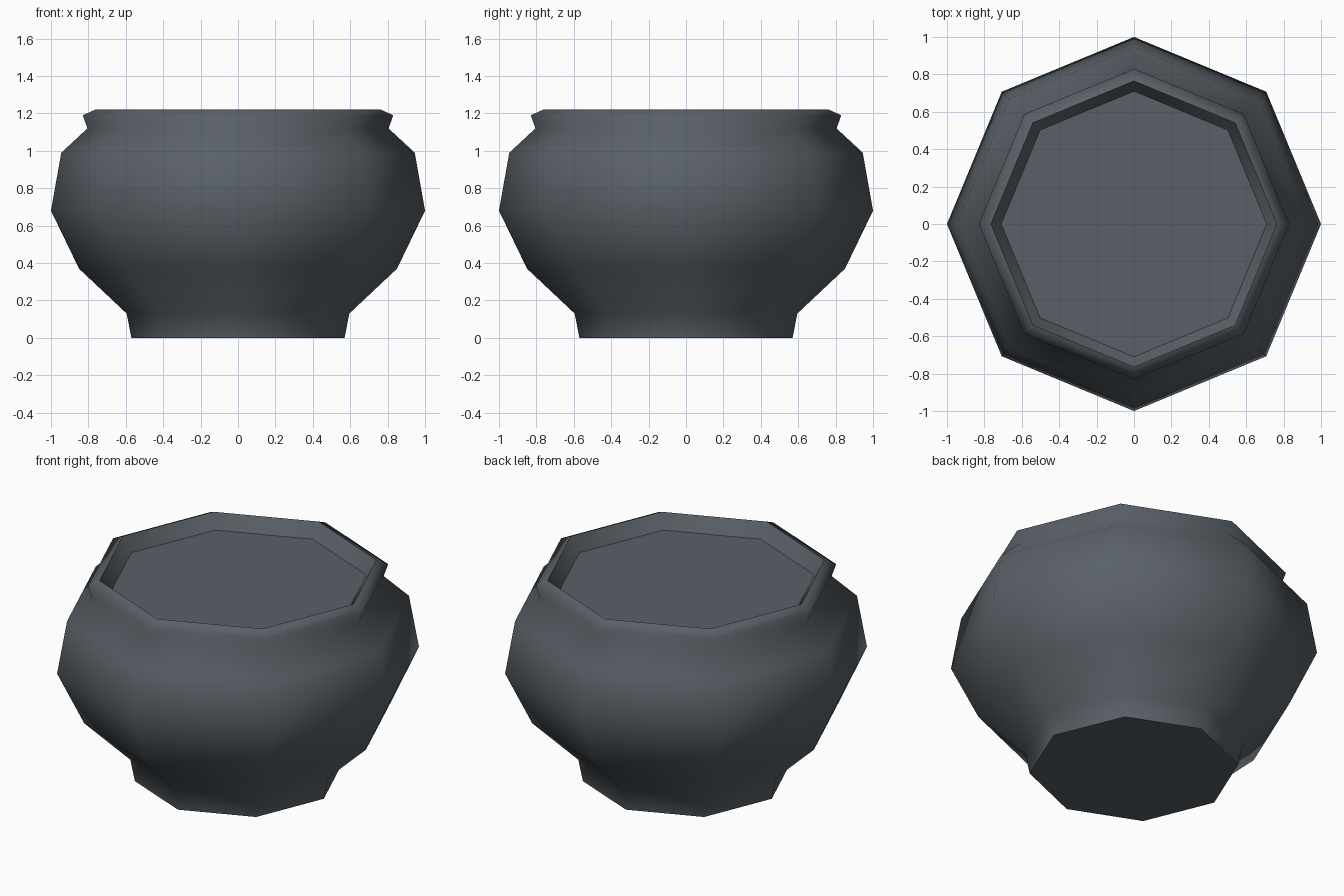
import bpy
import bmesh
from math import cos, sin, tau

cube = bpy.data.objects.get("Cube")
if cube:
    bpy.data.objects.remove(cube, do_unlink=True)

SIDES = 8

slate = bpy.data.materials.new("dark slate grey")
slate.use_nodes = True
colour = (0.10, 0.118, 0.135, 1)
slate.diffuse_color = colour
slate.node_tree.nodes["Principled BSDF"].inputs["Base Color"].default_value = colour


def lathe(name, profile, sharp_rings=(), cap_bottom=False, cap_top=False):
    """Spin a (radius, height) profile into an eight-sided smooth shell."""
    bm = bmesh.new()
    rings = [[bm.verts.new((r * cos(tau * i / SIDES), r * sin(tau * i / SIDES), z))
              for i in range(SIDES)] for r, z in profile]
    for low, high in zip(rings, rings[1:]):
        for i in range(SIDES):
            j = (i + 1) % SIDES
            bm.faces.new((low[i], low[j], high[j], high[i])).smooth = True
    if cap_bottom:
        bm.faces.new(rings[0][::-1])
    if cap_top:
        bm.faces.new(rings[-1])
    # Hard creases around the chosen rings
    for k in sharp_rings:
        for i in range(SIDES):
            bm.edges.get((rings[k][i], rings[k][(i + 1) % SIDES])).smooth = False
    mesh = bpy.data.meshes.new(name)
    bm.to_mesh(mesh)
    bm.free()
    mesh.materials.append(slate)
    obj = bpy.data.objects.new(name, mesh)
    bpy.context.collection.objects.link(obj)
    return obj


# Pot: foot, belly, neck, flared lip, then down inside to the flat filling
pot_profile = [
    (0.57, 0), (0.595, 0.13),
    (0.85, 0.37), (1.0, 0.68), (0.945, 0.99),
    (0.805, 1.12), (0.83, 1.19), (0.765, 1.22),
    (0.71, 1.135),
]
last = len(pot_profile) - 1
lathe("pot", pot_profile, sharp_rings=(0, last - 1, last),
      cap_bottom=True, cap_top=True)
